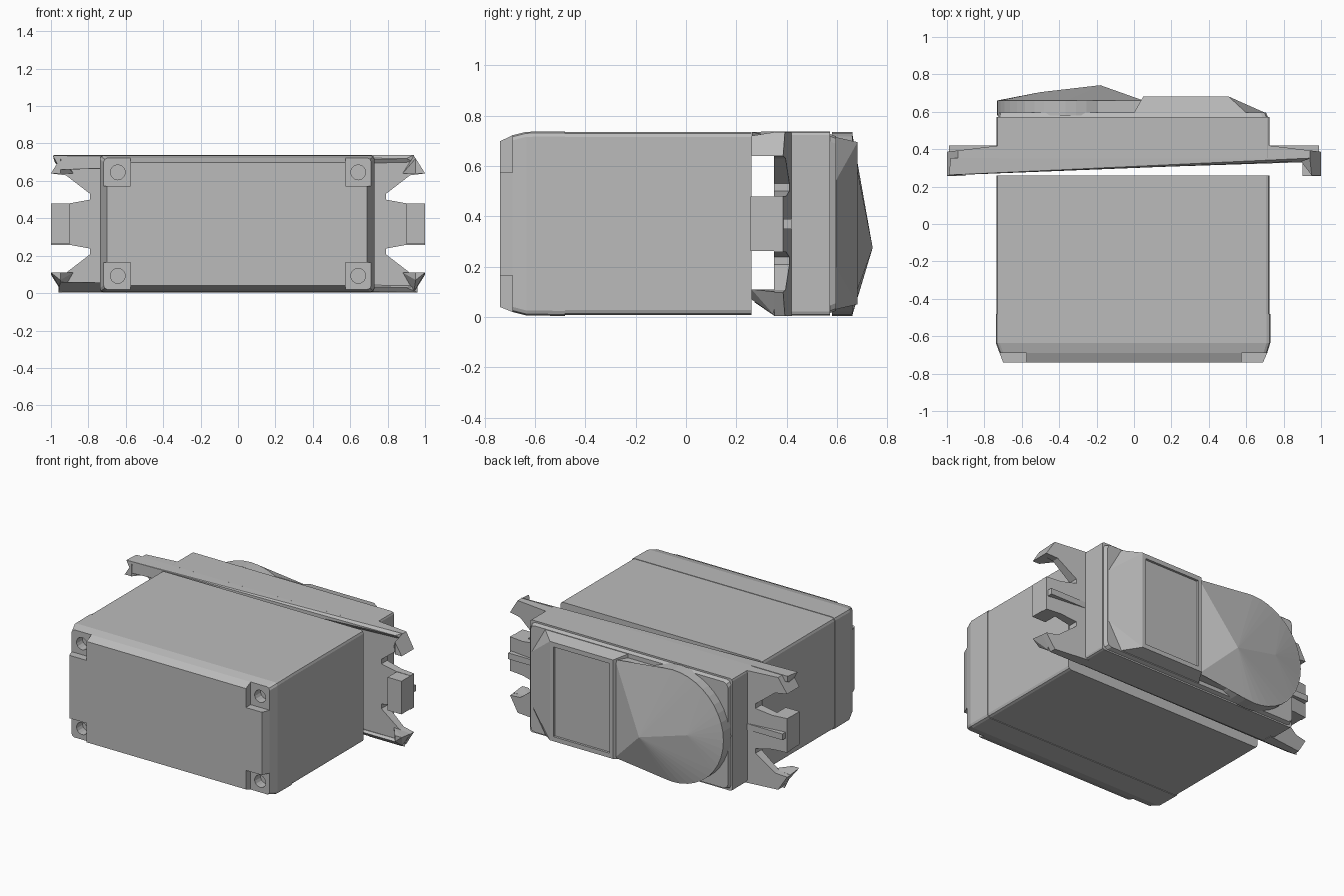
import bpy, bmesh, math
from mathutils import Matrix

cube = bpy.data.objects.get("Cube")
if cube:
    bpy.data.objects.remove(cube, do_unlink=True)

grey = bpy.data.materials.new("plain_grey")
grey.use_nodes = True
grey.diffuse_color = (0.5, 0.5, 0.5, 1)
grey.node_tree.nodes["Principled BSDF"].inputs["Base Color"].default_value = (0.5, 0.5, 0.5, 1)

LEFT, RIGHT, TOP = -0.735, 0.725, 0.738
MID = TOP / 2


def finish(name, bm):
    bmesh.ops.recalc_face_normals(bm, faces=bm.faces)
    mesh = bpy.data.meshes.new(name)
    bm.to_mesh(mesh)
    bm.free()
    mesh.materials.append(grey)
    obj = bpy.data.objects.new(name, mesh)
    bpy.context.collection.objects.link(obj)
    return obj


def hull(name, points):
    """Convex solid around a few points or section rings."""
    bm = bmesh.new()
    for p in points:
        bm.verts.new(p)
    res = bmesh.ops.convex_hull(bm, input=bm.verts)
    junk = {v for v in res["geom_interior"] + res["geom_unused"]
            if isinstance(v, bmesh.types.BMVert)}
    bmesh.ops.delete(bm, geom=list(junk), context='VERTS')
    bmesh.ops.dissolve_limit(bm, angle_limit=0.01, verts=bm.verts, edges=bm.edges)
    return finish(name, bm)


def ring(y, x0, x1, z0, z1, r=0.0):
    """Rectangle in the xz plane with corners rounded by radius r."""
    if r == 0:
        return [(x, y, z) for x in (x0, x1) for z in (z0, z1)]
    pts = []
    for cx, cz, start in ((x1 - r, z1 - r, 0), (x0 + r, z1 - r, 90),
                          (x0 + r, z0 + r, 180), (x1 - r, z0 + r, 270)):
        for step in range(3):
            a = math.radians(start + step * 45)
            pts.append((cx + r * math.cos(a), y, cz + r * math.sin(a)))
    return pts


def box(name, x0, x1, y0, y1, z0, z1):
    return hull(name, ring(y0, x0, x1, z0, z1) + ring(y1, x0, x1, z0, z1))


def cylinder(name, x, z, y0, y1, r, sides):
    bm = bmesh.new()
    turn = Matrix.Translation((x, (y0 + y1) / 2, z)) @ Matrix.Rotation(math.pi / 2, 4, 'X')
    bmesh.ops.create_cone(bm, cap_ends=True, segments=sides, radius1=r, radius2=r,
                          depth=y1 - y0, matrix=turn)
    return finish(name, bm)


def cut(target, cutter):
    mod = target.modifiers.new("cut", 'BOOLEAN')
    mod.operation, mod.solver, mod.object = 'DIFFERENCE', 'EXACT', cutter
    bpy.context.view_layer.objects.active = target
    bpy.ops.object.modifier_apply(modifier=mod.name)
    bpy.data.objects.remove(cutter, do_unlink=True)


# Main case and its front cap, which tapers toward the front
hull("main_case", ring(-0.48, LEFT, RIGHT, 0.008, TOP - 0.003, 0.02)
     + ring(0.26, LEFT, RIGHT, 0.008, TOP - 0.003, 0.02))
cap = hull("front_cap", ring(-0.48, LEFT - 0.004, RIGHT + 0.004, 0.004, TOP, 0.02)
           + ring(-0.635, LEFT - 0.004, RIGHT + 0.004, 0.006, TOP - 0.002, 0.02)
           + ring(-0.69, -0.718, 0.712, 0.02, TOP - 0.016, 0.02)
           + ring(-0.74, -0.70, 0.69, 0.04, TOP - 0.04, 0.02))

# Corner recesses with screw holes
for sx in (-1, 1):
    for sz in (-1, 1):
        xs = sorted((sx * 0.575, sx * 0.9))
        zs = sorted((MID + sz * 0.205, MID + sz * 0.6))
        cut(cap, box("recess_cutter", xs[0], xs[1], -0.9, -0.69, zs[0], zs[1]))
        cut(cap, cylinder("hole_cutter", sx * 0.643, MID + sz * 0.277, -0.75, -0.63, 0.04, 14))

# Rear case and its cover plate
hull("rear_case", ring(0.35, LEFT, RIGHT, 0.006, TOP, 0.015)
     + ring(0.572, LEFT, RIGHT, 0.006, TOP, 0.015))
hull("cover_plate", ring(0.57, LEFT + 0.008, RIGHT - 0.008, 0.015, TOP - 0.01, 0.03)
     + ring(0.597, LEFT + 0.015, RIGHT - 0.02, 0.025, TOP - 0.02, 0.03))

# Gear housing: round drum, with a shallow off-centre cone on it
cylinder("gear_drum", -0.367, MID, 0.58, 0.661, 0.366, 40)
rim = [(-0.367 + 0.366 * math.cos(a), 0.66, MID + 0.366 * math.sin(a))
       for a in (math.tau * i / 40 for i in range(40))]
hull("gear_cone", rim + [(-0.18, 0.742, 0.275), (-0.5, 0.705, 0.36),
                         (0.05, 0.66, 0.05), (0.05, 0.66, 0.69)])
box("gear_web", -0.37, 0.06, 0.58, 0.661, 0.05, 0.69)

# Raised panel with a recessed centre and a sloping outer side
panel = hull("raised_panel", ring(0.595, 0.0, 0.6, 0.03, 0.715)
             + ring(0.682, 0.05, 0.505, 0.05, 0.695)
             + [(0.70, 0.595, 0.2), (0.70, 0.595, 0.54), (0.59, 0.64, MID)])
cut(panel, box("panel_cutter", 0.075, 0.48, 0.667, 0.8, 0.08, 0.665))

# Mounting wings: notched plates, thinner at the tip
half = [(0.70, MID), (0.70, 0.735), (0.94, 0.735), (1.0, 0.64), (0.92, 0.63),
        (0.79, 0.53), (0.79, 0.50), (0.9, 0.48), (1.0, 0.48)]
outline = half[1:] + [(x, TOP - z) for x, z in reversed(half[1:])]
for side, label in ((-1, "right"), (1, "left")):
    bm = bmesh.new()
    front = [bm.verts.new((side * x, 0.35, z)) for x, z in outline]
    back = [bm.verts.new((side * x, 0.422 - 0.12 * (x - 0.7), z)) for x, z in outline]
    bm.faces.new(front)
    bm.faces.new(back[::-1])
    for i in range(len(outline)):
        j = (i + 1) % len(outline)
        bm.faces.new((front[i], front[j], back[j], back[i]))
    finish(label + "_wing", bm)

    # Middle lip and rear rib
    xs = sorted((side * 0.9, side * 1.0))
    box(label + "_middle_lip", xs[0], xs[1], 0.257, 0.355, 0.262, 0.478)
    xs = sorted((side * 0.7, side * 0.99))
    box(label + "_rib", xs[0], xs[1], 0.37, 0.42, 0.35, 0.39)

    # Pointed lips at the upper and lower tips
    hull(label + "_upper_lip", [(side * x, y, z) for x, y, z in (
        (1.0, 0.26, 0.64), (0.95, 0.26, 0.72), (0.95, 0.26, 0.64),
        (0.94, 0.352, 0.735), (1.0, 0.352, 0.64), (0.88, 0.352, 0.64))])
    hull(label + "_lower_lip", [(side * x, y, z) for x, y, z in (
        (1.0, 0.26, 0.11), (0.95, 0.26, 0.07), (0.95, 0.26, 0.11),
        (0.94, 0.352, 0.005), (1.0, 0.352, 0.1), (0.88, 0.352, 0.11))])

# Long wedge rails that join the wings along top and bottom
hull("upper_rail", ring(0.352, -0.98, 0.94, 0.70, TOP)
     + [(-0.99, 0.262, 0.735), (-0.95, 0.262, 0.66), (0.9, 0.335, 0.72)])
hull("lower_rail", ring(0.352, -0.96, 0.96, 0.004, 0.04)
     + [(-0.95, 0.27, 0.06), (0.9, 0.33, 0.03)])
